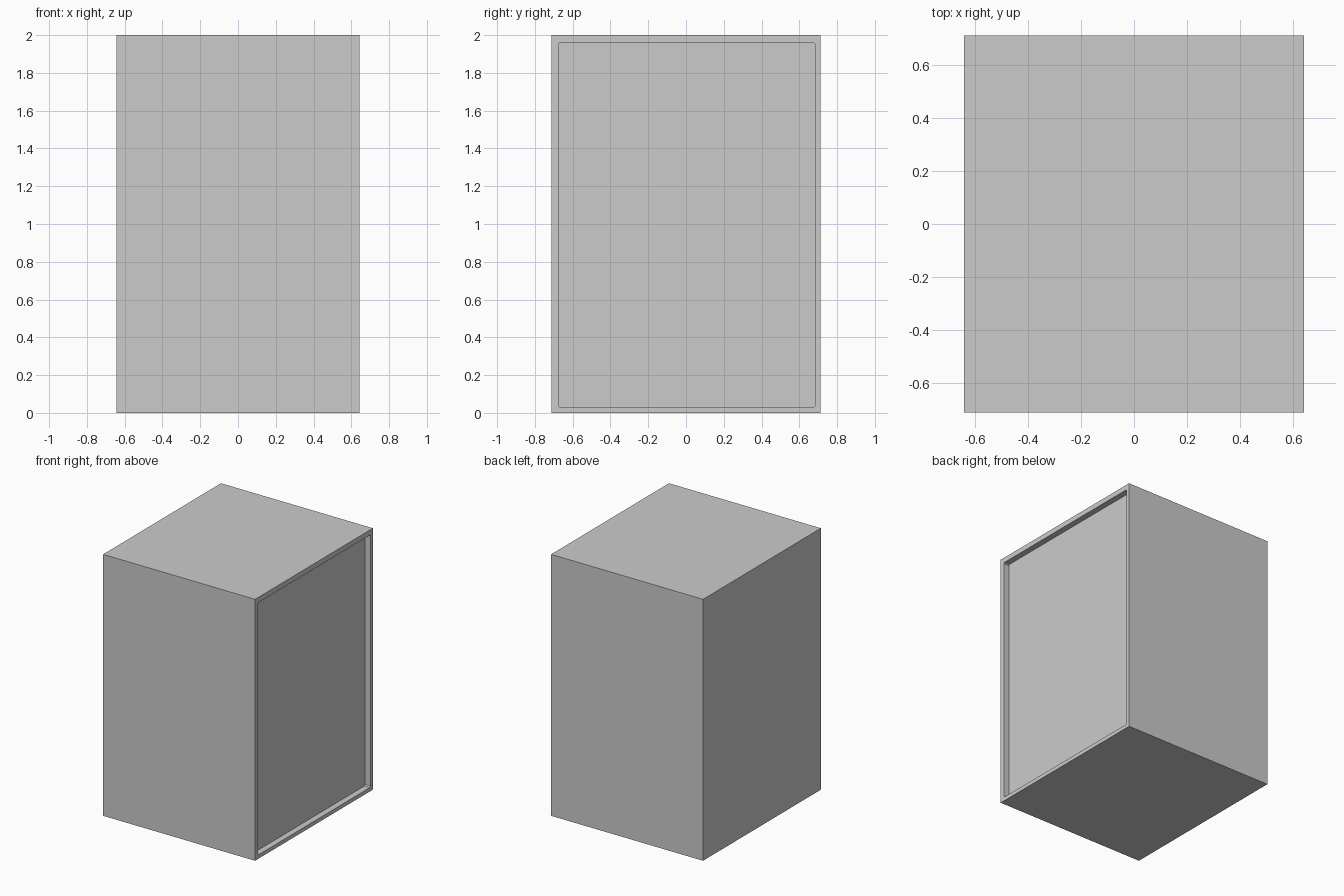
import bpy, bmesh

if "Cube" in bpy.data.objects:
    bpy.data.objects.remove(bpy.data.objects["Cube"])


def add_box(name, lo, hi):
    mesh = bpy.data.meshes.new(name)
    bm = bmesh.new()
    bmesh.ops.create_cube(bm, size=1)
    for v in bm.verts:
        v.co = [lo[i] if v.co[i] < 0 else hi[i] for i in range(3)]
    bm.to_mesh(mesh)
    bm.free()
    obj = bpy.data.objects.new(name, mesh)
    bpy.context.collection.objects.link(obj)
    return obj


# Outer cabinet body
X, Y, H = 0.643, 0.712, 2.0
body = add_box("cabinet_shell", (-X, -Y, 0), (X, Y, H))

# Hollow interior, open on the right side, with slightly eased corners
cavity = add_box("cavity_cutter", (-0.61, -0.676, 0.03), (X + 0.2, 0.683, 1.96))
ease = cavity.modifiers.new("eased_corners", 'BEVEL')
ease.width = 0.008
ease.segments = 1
cavity.hide_render = True
cavity.hide_set(True)

cut = body.modifiers.new("hollow", 'BOOLEAN')
cut.operation = 'DIFFERENCE'
cut.solver = 'EXACT'
cut.object = cavity

# Apply the cut and remove the cutter
dg = bpy.context.evaluated_depsgraph_get()
result = bpy.data.meshes.new_from_object(body.evaluated_get(dg))
body.modifiers.clear()
body.data = result
bpy.data.objects.remove(cavity)

# Door panel set back inside the opening
add_box("recessed_panel", (0.565, -0.676, 0.03), (0.597, 0.683, 1.96))
